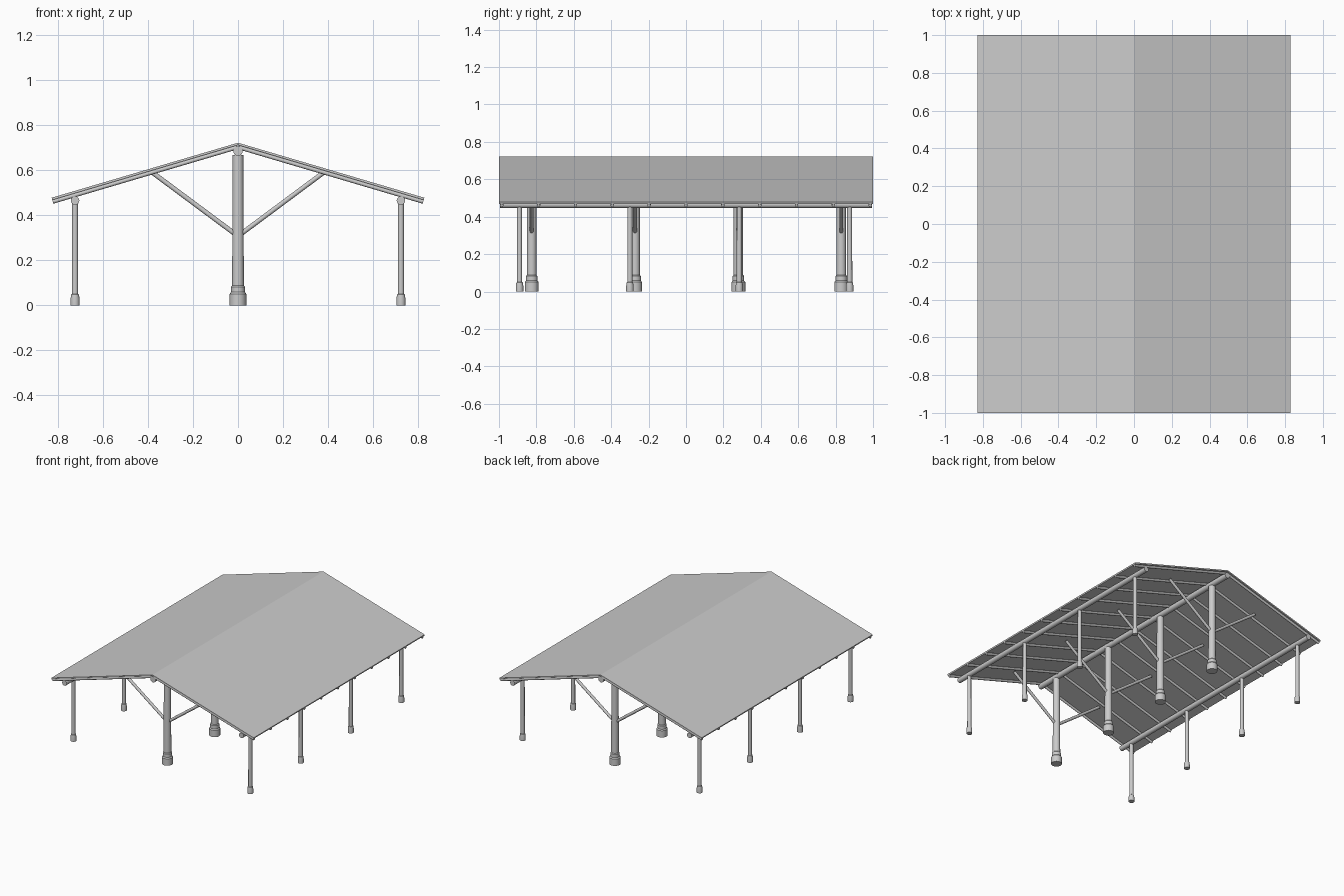
import bpy, math
from mathutils import Vector

if "Cube" in bpy.data.objects:
    bpy.data.objects.remove(bpy.data.objects["Cube"])

SLOPE = 0.295          # roof fall per unit of x
HALF_W, RIDGE_Z = 0.828, 0.722


def finish(obj, name):
    obj.name = name
    obj.data.name = name
    bpy.ops.object.shade_smooth_by_angle(angle=math.radians(35))
    return obj


def pole(name, a, b, r, sides=16):
    """Round timber between two points."""
    a, b = Vector(a), Vector(b)
    d = b - a
    bpy.ops.mesh.primitive_cylinder_add(vertices=sides, radius=r, depth=d.length,
                                        location=(a + b) / 2)
    obj = bpy.context.object
    obj.rotation_euler = d.to_track_quat('Z', 'Y').to_euler()
    return finish(obj, name)


def lathe(name, profile, x, y, sides=20):
    """Closed turned shape from (radius, z) points."""
    verts, faces = [], []
    for r, z in profile:
        for i in range(sides):
            t = 2 * math.pi * i / sides
            verts.append((r * math.cos(t), r * math.sin(t), z))
    n = len(profile)
    for k in range(n - 1):
        for i in range(sides):
            j = (i + 1) % sides
            faces.append((k * sides + i, k * sides + j,
                          (k + 1) * sides + j, (k + 1) * sides + i))
    faces.append(tuple(reversed(range(sides))))
    faces.append(tuple(range((n - 1) * sides, n * sides)))
    mesh = bpy.data.meshes.new(name)
    mesh.from_pydata(verts, [], faces)
    obj = bpy.data.objects.new(name, mesh)
    obj.location = (x, y, 0)
    bpy.context.collection.objects.link(obj)
    bpy.context.view_layer.objects.active = obj
    bpy.ops.object.select_all(action='DESELECT')
    obj.select_set(True)
    return finish(obj, name)


# Roof sheet: bent profile extruded along y
t = 0.010
eave = RIDGE_Z - SLOPE * HALF_W
section = [(-HALF_W, eave), (0, RIDGE_Z), (HALF_W, eave),
           (HALF_W - 0.003, eave - t), (0, RIDGE_Z - t), (-HALF_W + 0.003, eave - t)]
verts = [(x, y, z) for y in (-1, 1) for x, z in section]
faces = [(0, 1, 4, 5), (1, 2, 3, 4), (11, 10, 7, 6), (10, 9, 8, 7)]
faces += [(i, i + 6, (i + 1) % 6 + 6, (i + 1) % 6) for i in range(6)]
mesh = bpy.data.meshes.new("roof_sheet")
mesh.from_pydata(verts, [], faces)
roof = bpy.data.objects.new("roof_sheet", mesh)
bpy.context.collection.objects.link(roof)

# Rafters under both slopes
rr = 0.009
drop = t + rr * math.sqrt(1 + SLOPE ** 2)
for i in range(11):
    y = -0.985 + 1.97 * i / 10
    for s in (-1, 1):
        xe = HALF_W - 0.005
        pole("rafter", (0, y, RIDGE_Z - drop),
             (s * xe, y, RIDGE_Z - drop - SLOPE * xe), rr, 12)

# Ridge and eave beams
pole("ridge_beam", (0, -0.995, 0.685), (0, 0.995, 0.685), 0.021)
for s in (-1, 1):
    pole("eave_beam", (s * 0.724, -0.995, 0.465), (s * 0.724, 0.995, 0.465), 0.019)

# Centre posts with stepped footings and diagonal braces
centre = [(0.037, 0), (0.037, 0.05), (0.031, 0.058), (0.031, 0.082),
          (0.026, 0.088), (0.024, 0.668)]
for y in (-0.825, -0.272, 0.28, 0.83):
    lathe("centre_post", centre, 0, y)
    for s in (-1, 1):
        pole("brace", (0, y, 0.307), (s * 0.378, y, 0.588), 0.0105, 12)

# Eave posts with small footings
side = [(0.020, 0), (0.020, 0.03), (0.017, 0.048), (0.014, 0.05), (0.0135, 0.46)]
for y in (-0.89, -0.30, 0.285, 0.875):
    for s in (-1, 1):
        lathe("eave_post", side, s * 0.724, y)
